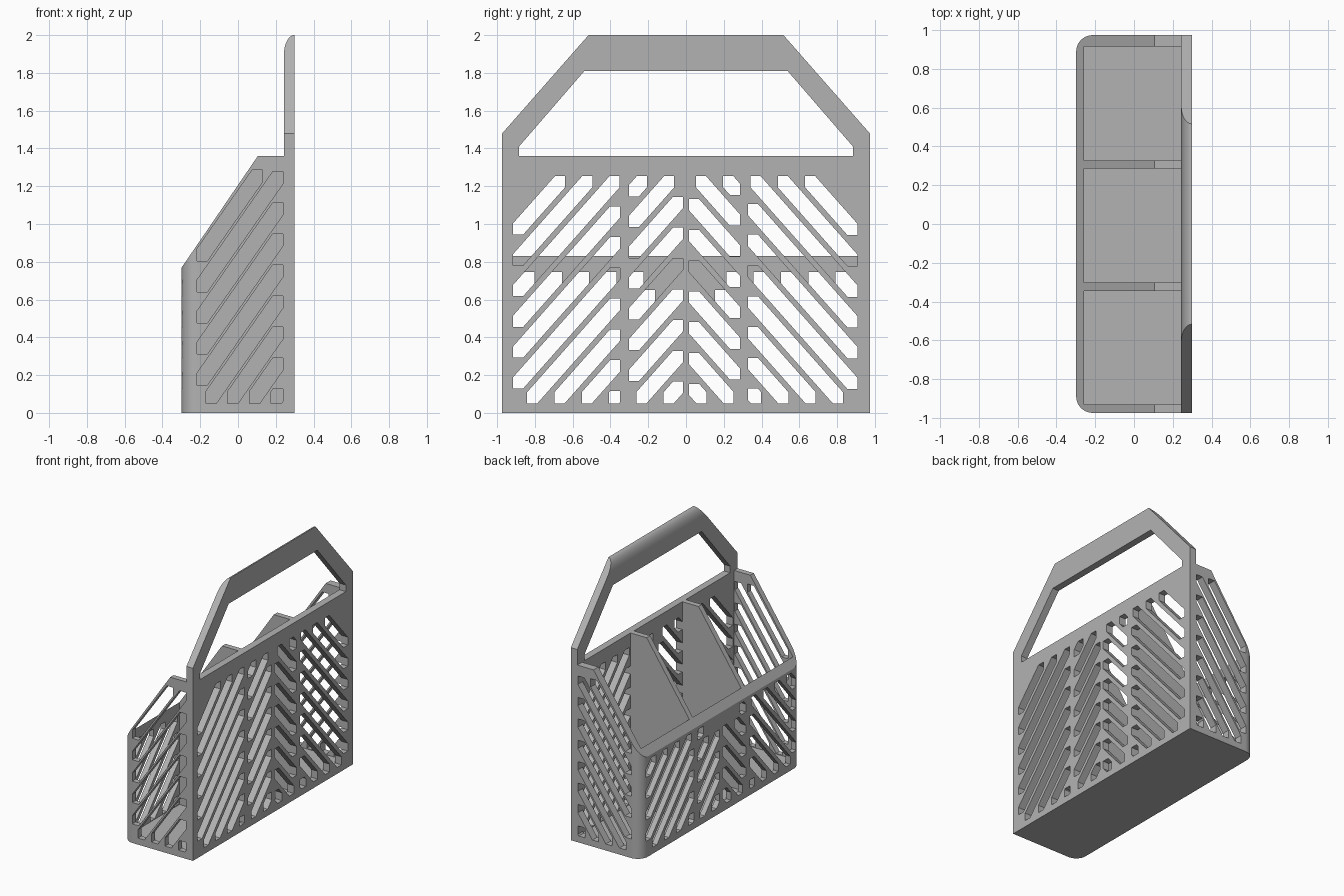
import bpy, bmesh, math

cube = bpy.data.objects.get("Cube")
if cube:
    bpy.data.objects.remove(cube, do_unlink=True)

# Single plastic colour
GREY = (0.45, 0.45, 0.45, 1)
plastic = bpy.data.materials.new("grey_plastic")
plastic.use_nodes = True
plastic.diffuse_color = GREY
plastic.node_tree.nodes["Principled BSDF"].inputs["Base Color"].default_value = GREY

# Main dimensions
X, Y = 0.298, 0.973
BACK, FRONT = 0.243, -0.257
RIM = 1.36


def prism(bm, points, axis, lo, hi):
    """Extrude a 2D outline along x (outline in y, z) or y (outline in x, z)."""
    def place(p, d):
        return (d, p[0], p[1]) if axis == "x" else (p[0], d, p[1])
    a = [bm.verts.new(place(p, lo)) for p in points]
    b = [bm.verts.new(place(p, hi)) for p in points]
    faces = [bm.faces.new(a), bm.faces.new(b)]
    for i in range(len(a)):
        j = (i + 1) % len(a)
        faces.append(bm.faces.new((a[i], a[j], b[j], b[i])))
    bmesh.ops.recalc_face_normals(bm, faces=faces)


def finish(bm, name, helper=False):
    mesh = bpy.data.meshes.new(name)
    bm.to_mesh(mesh)
    bm.free()
    ob = bpy.data.objects.new(name, mesh)
    bpy.context.collection.objects.link(ob)
    mesh.materials.append(plastic)
    if helper:
        ob.hide_render = True
    return ob


def cut(ob, cutter):
    mod = ob.modifiers.new("cut", "BOOLEAN")
    mod.operation = "DIFFERENCE"
    mod.solver = "EXACT"
    mod.object = cutter
    bpy.context.view_layer.objects.active = ob
    bpy.ops.object.modifier_apply(modifier=mod.name)
    bpy.data.objects.remove(cutter, do_unlink=True)


def slots(u0, u1, w0, w1, origin, step, slope, a, b, short=None):
    """Diagonal slot outlines, with square corners at both ends, filling a rectangle."""
    ou, ow = origin
    result = []
    for k in range(24):
        top = 0.65 if k == short else w1
        at = lambda w: ou + k * step + (w - ow) / slope
        lo = max(u0 + a / 2, at(w0 + b / 2))
        hi = min(u1 - a / 2, at(top - b / 2))
        if hi - lo < 0.002:
            continue
        p, q = [(u, ow + slope * (u - ou - k * step)) for u in (lo, hi)]
        h, v = a / 2, b / 2
        result.append([(p[0] - h, p[1] - v), (p[0] + h, p[1] - v),
                       (q[0] + h, q[1] - v), (q[0] + h, q[1] + v),
                       (q[0] - h, q[1] + v), (p[0] - h, p[1] + v)])
    return result


# Basket block with sloping sides and rounded front corners
bm = bmesh.new()
prism(bm, [(-X, 0), (X, 0), (X, RIM), (0.105, RIM), (-X, 0.77)], "y", -Y, Y)
corners = [e for e in bm.edges
           if all(abs(v.co.x + X) < 1e-4 for v in e.verts)
           and abs(e.verts[0].co.y - e.verts[1].co.y) < 1e-4]
bmesh.ops.bevel(bm, geom=corners, offset=0.085, segments=10, profile=0.5, affect="EDGES")
basket = finish(bm, "basket")

# Three compartments
bm = bmesh.new()
width, divider = 0.587, 0.042
for i in range(3):
    y = -0.931 + i * (width + divider)
    prism(bm, [(FRONT, 0.045), (BACK, 0.045), (BACK, 2), (FRONT, 2)], "y", y, y + width)
cut(basket, finish(bm, "compartment_cutter", True))

# Chevron slots in the two long walls
bm = bmesh.new()
halves = [(1, -0.667, [(-0.915, -0.349), (-0.302, -0.016)]),
          (-1, -0.657, [(-0.908, -0.328), (-0.285, -0.016)])]
walls = [(BACK - 0.003, X + 0.05, 1.254, None),
         (-X - 0.05, FRONT + 0.03, 0.746, 7)]
for side, start, columns in halves:
    for u0, u1 in columns:
        for lo, hi, top, short in walls:
            for s in slots(u0, u1, 0.05, top, (start, 1.224), 0.1445, 1.128,
                           0.053, 0.06, short):
                prism(bm, [(side * u, w) for u, w in s], "x", lo, hi)

# Diagonal slots in the two end walls
for s in slots(-0.217, 0.238, 0.05, 1.286, (-0.19, 0.836), 0.115, 1.43, 0.054, 0.064):
    prism(bm, s, "y", -Y - 0.05, -0.9)
    prism(bm, s, "y", 0.89, Y + 0.05)
cut(basket, finish(bm, "slot_cutter", True))

# Carrying handle
half = [(Y, RIM), (Y, 1.48), (0.516, 2)]
hole = [(0.538, 1.81), (0.884, 1.41), (0.884, RIM)]


def mirrored(points):
    return [(-y, z) for y, z in points]


bm = bmesh.new()
prism(bm, half + mirrored(half[::-1]) + mirrored(hole[::-1]) + hole, "x", BACK, X)
handle = finish(bm, "handle")

# Rounded grip edge along the handle's top
bm = bmesh.new()
arc = [(X - (X - BACK) * math.cos(t), 1.895 + 0.105 * math.sin(t))
       for t in (i * math.pi / 24 for i in range(13))]
prism(bm, [(0.2, 1.895)] + arc + [(X, 2.1), (0.2, 2.1)], "y", -1.2, 1.2)
cut(handle, finish(bm, "grip_cutter", True))

# Smooth only the rounded areas
bpy.ops.object.select_all(action="DESELECT")
for ob in (basket, handle):
    ob.select_set(True)
bpy.context.view_layer.objects.active = basket
bpy.ops.object.shade_smooth_by_angle(angle=math.radians(25))
